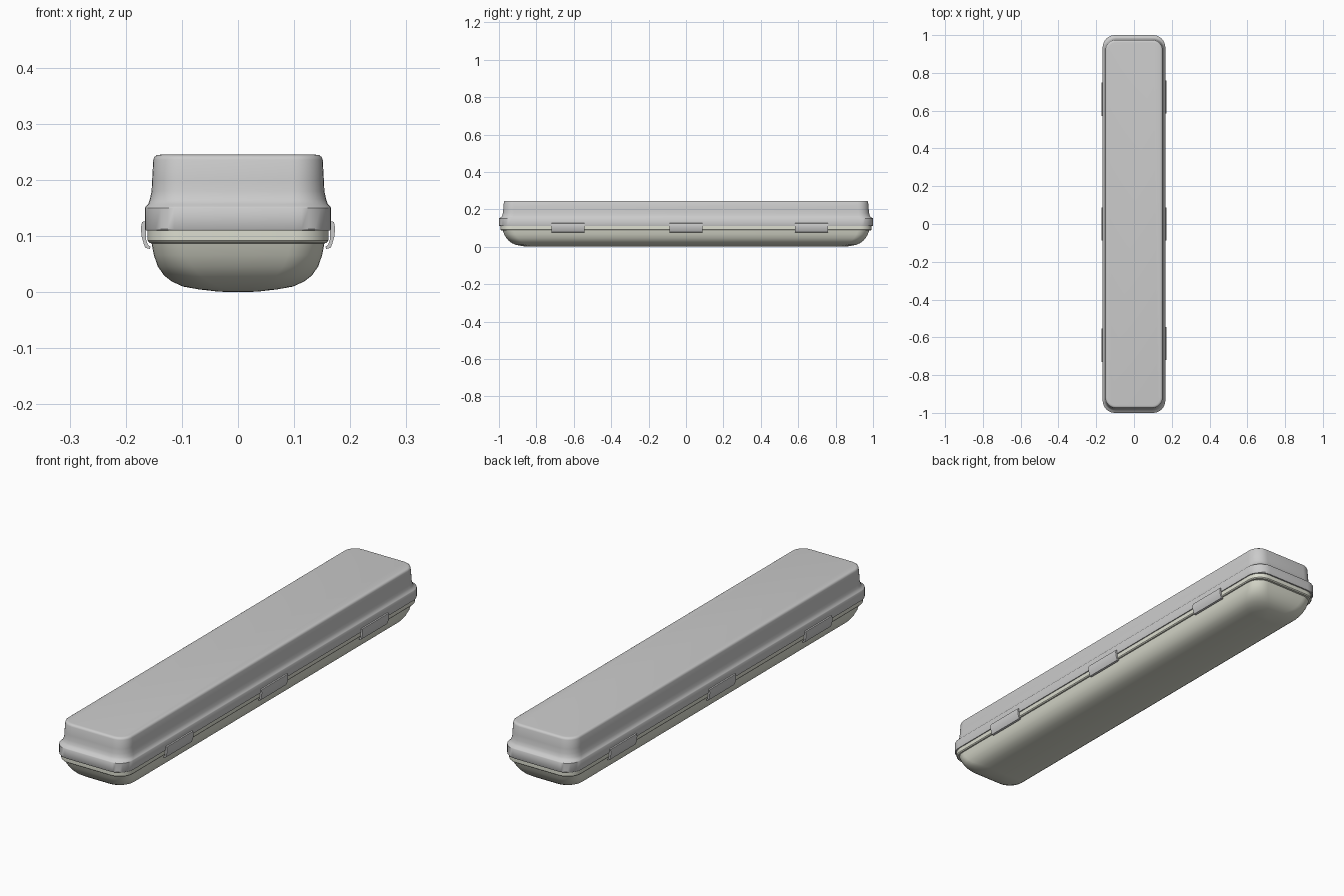
import bpy, bmesh, math

if "Cube" in bpy.data.objects:
    bpy.data.objects.remove(bpy.data.objects["Cube"])

SEG = 8  # segments per rounded corner


def finish(name, bm, mat=None, angle=35):
    bmesh.ops.recalc_face_normals(bm, faces=bm.faces)
    me = bpy.data.meshes.new(name)
    bm.to_mesh(me)
    bm.free()
    ob = bpy.data.objects.new(name, me)
    bpy.context.collection.objects.link(ob)
    if mat:
        me.materials.append(mat)
    bpy.ops.object.select_all(action='DESELECT')
    ob.select_set(True)
    bpy.context.view_layer.objects.active = ob
    bpy.ops.object.shade_smooth_by_angle(angle=math.radians(angle))
    return ob


def rounded_loft(name, rings, mat=None):
    """Loft rounded rectangles given as (half x, half y, corner radius, z)."""
    bm = bmesh.new()
    loops = []
    for hx, hy, r, z in rings:
        loop = []
        for q, (sx, sy) in enumerate(((1, 1), (-1, 1), (-1, -1), (1, -1))):
            for i in range(SEG + 1):
                a = math.pi / 2 * (q + i / SEG)
                loop.append(bm.verts.new((sx * (hx - r) + r * math.cos(a),
                                          sy * (hy - r) + r * math.sin(a), z)))
        loops.append(loop)
    n = len(loops[0])
    for a, b in zip(loops, loops[1:]):
        for i in range(n):
            j = (i + 1) % n
            bm.faces.new((a[i], a[j], b[j], b[i]))
    bm.faces.new(loops[0])
    bm.faces.new(loops[-1])
    return finish(name, bm, mat)


cream = bpy.data.materials.new("cream")
cream.diffuse_color = (0.72, 0.73, 0.63, 1)
cream.use_nodes = True
cream.node_tree.nodes["Principled BSDF"].inputs["Base Color"].default_value = cream.diffuse_color

# Upper housing: flange, concave step, straight wall, softened top edge
rounded_loft("housing", [
    (0.165, 0.998, 0.065, 0.110), (0.166, 1.0, 0.065, 0.113),
    (0.166, 1.0, 0.065, 0.150), (0.164, 0.998, 0.064, 0.153),
    (0.160, 0.989, 0.062, 0.157), (0.157, 0.983, 0.060, 0.166),
    (0.154, 0.979, 0.058, 0.180), (0.153, 0.977, 0.056, 0.200),
    (0.151, 0.974, 0.055, 0.236), (0.149, 0.972, 0.053, 0.241),
    (0.145, 0.968, 0.049, 0.244), (0.138, 0.961, 0.042, 0.245)])

# Diffuser: rim and shallow bowl, gently curved across its width
rounded_loft("diffuser", [
    (0.161, 0.992, 0.062, 0.111), (0.161, 0.992, 0.062, 0.092),
    (0.158, 0.988, 0.060, 0.088), (0.154, 0.980, 0.060, 0.087),
    (0.150, 0.972, 0.060, 0.066), (0.143, 0.960, 0.062, 0.046),
    (0.132, 0.946, 0.064, 0.030), (0.118, 0.930, 0.066, 0.019),
    (0.098, 0.910, 0.062, 0.010), (0.070, 0.885, 0.050, 0.005),
    (0.035, 0.860, 0.030, 0.001), (0.006, 0.840, 0.005, 0.0)], cream)

# Clips: a thin bent strip hooked over the seam, extruded along the side
outer = [(0.164, 0.127), (0.171, 0.125), (0.173, 0.115), (0.172, 0.100),
         (0.168, 0.086), (0.165, 0.079), (0.157, 0.077)]
inner = [(0.156, 0.081), (0.161, 0.085), (0.164, 0.095), (0.164, 0.110)]


def clip(name, side, y):
    bm = bmesh.new()
    face = bm.faces.new([bm.verts.new((side * x, y - 0.088, z)) for x, z in outer + inner])
    res = bmesh.ops.extrude_face_region(bm, geom=[face])
    verts = [v for v in res['geom'] if isinstance(v, bmesh.types.BMVert)]
    bmesh.ops.translate(bm, vec=(0, 0.176, 0), verts=verts)
    finish(name, bm, angle=40)


for side, label, ys in ((1, "right", (-0.632, 0, 0.672)), (-1, "left", (-0.642, 0, 0.66))):
    for i, y in enumerate(ys):
        clip(f"{label}_clip_{i + 1}", side, y)
